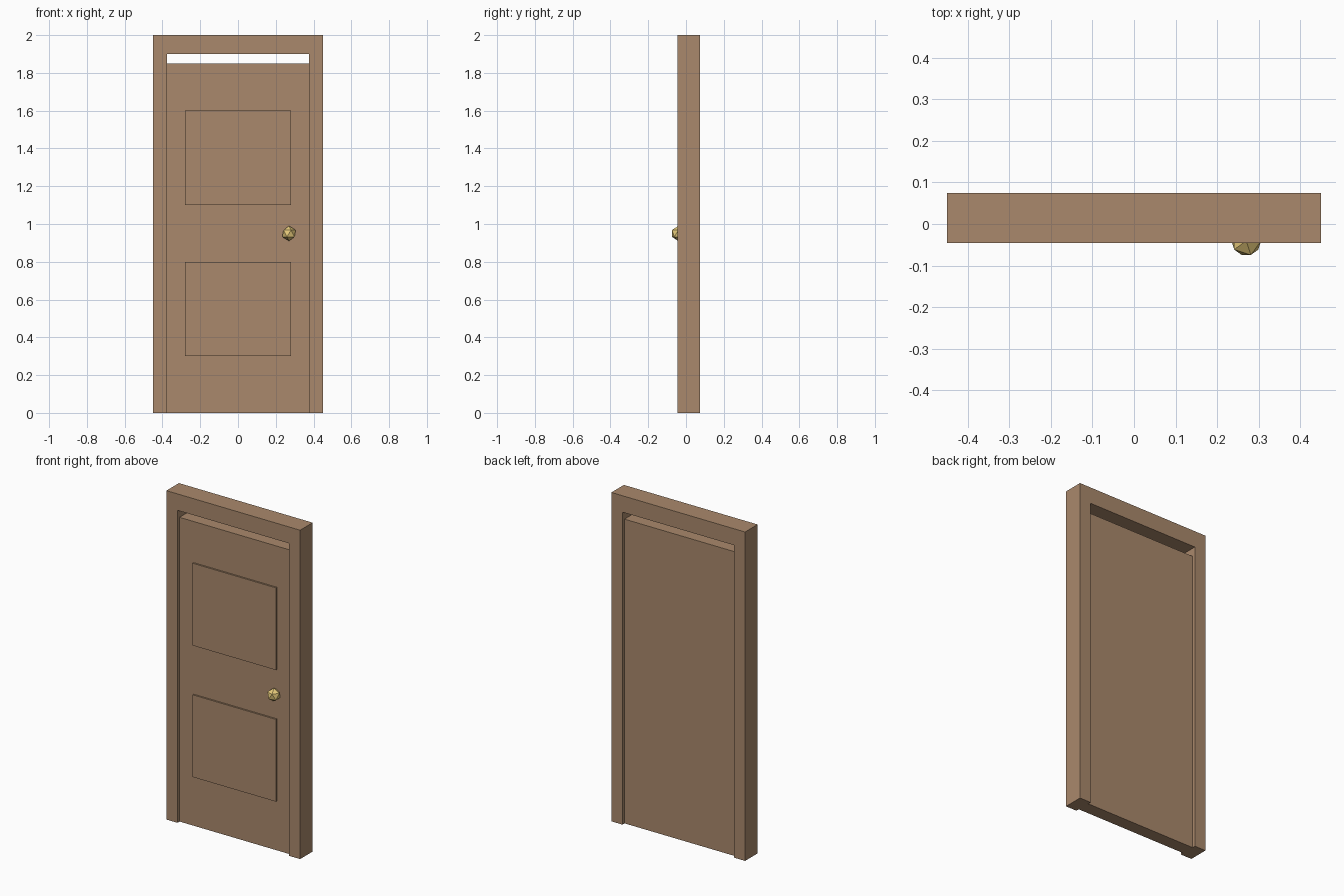
import bpy, bmesh
from mathutils import Matrix

cube = bpy.data.objects.get("Cube")
if cube:
    bpy.data.objects.remove(cube, do_unlink=True)


def material(name, rgb):
    mat = bpy.data.materials.new(name)
    mat.use_nodes = True
    color = (*rgb, 1.0)
    mat.diffuse_color = color
    for node in mat.node_tree.nodes:
        if node.type == 'BSDF_PRINCIPLED':
            node.inputs["Base Color"].default_value = color
    return mat


wood = material("brown wood", (0.4, 0.25, 0.15))
brass = material("brass", (0.8, 0.6, 0.2))


def add_object(name, bm, mat):
    bmesh.ops.recalc_face_normals(bm, faces=bm.faces)
    mesh = bpy.data.meshes.new(name)
    bm.to_mesh(mesh)
    bm.free()
    mesh.materials.append(mat)
    obj = bpy.data.objects.new(name, mesh)
    bpy.context.collection.objects.link(obj)
    return obj


def extrude_profile(name, points, front, back, mat):
    """Solid from an x-z outline, running from front to back in y."""
    bm = bmesh.new()
    face = bm.faces.new([bm.verts.new((x, front, z)) for x, z in points])
    result = bmesh.ops.extrude_face_region(bm, geom=[face], use_keep_orig=True)
    verts = [v for v in result["geom"] if isinstance(v, bmesh.types.BMVert)]
    bmesh.ops.translate(bm, vec=(0, back - front, 0), verts=verts)
    return add_object(name, bm, mat)


def slab(name, half, bottom, top, front, back):
    outline = [(-half, bottom), (half, bottom), (half, top), (-half, top)]
    return extrude_profile(name, outline, front, back, wood)


FRONT, BACK = -0.0455, 0.0745
OUTER, INNER = 0.45, 0.375
RECESS = 0.02

# Frame: two jambs and a header in one outline, open at the floor
right_half = [(INNER, 1.9), (INNER, 0), (OUTER, 0), (OUTER, 2)]
left_half = [(-x, z) for x, z in reversed(right_half)]
extrude_profile("door_frame", right_half + left_half, FRONT, BACK, wood)

# Door leaf, leaving a gap under the header
door_front = FRONT + RECESS
slab("door_leaf", INNER, 0, 1.85, door_front, BACK - RECESS)

# Raised panels on the front
for name, bottom in (("lower_panel", 0.3), ("upper_panel", 1.1)):
    slab(name, 0.28, bottom, bottom + 0.5, door_front - 0.01, door_front + 0.01)

# Faceted knob
bm = bmesh.new()
bmesh.ops.create_icosphere(bm, subdivisions=1, radius=0.04,
                           matrix=Matrix.Translation((0.27, -0.0405, 0.95)))
add_object("door_knob", bm, brass)
